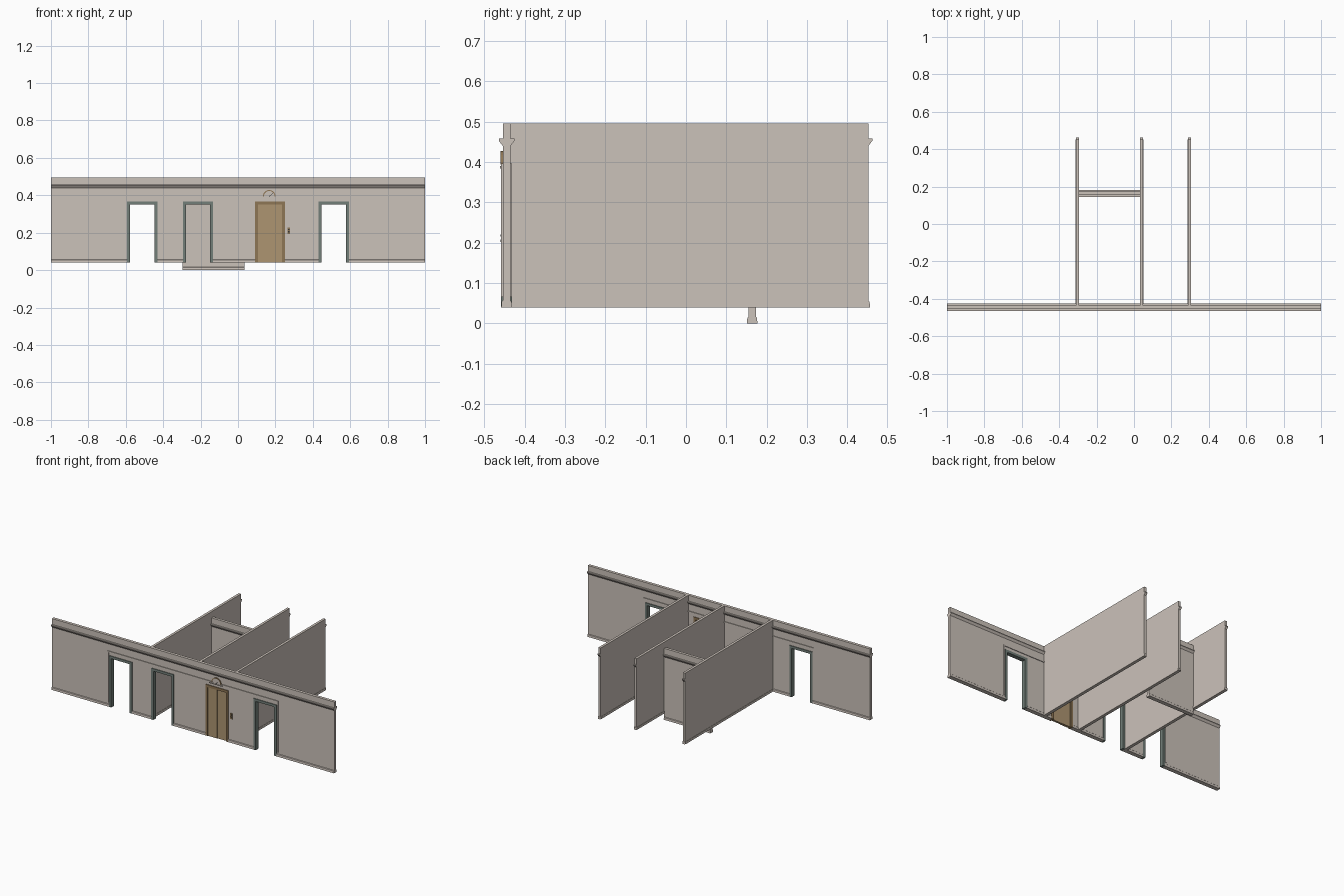
import bpy, bmesh, math
from mathutils import Vector

if "Cube" in bpy.data.objects:
    bpy.data.objects.remove(bpy.data.objects["Cube"], do_unlink=True)


def material(name, r, g, b):
    m = bpy.data.materials.new(name)
    m.use_nodes = True
    m.diffuse_color = (r, g, b, 1)
    m.node_tree.nodes["Principled BSDF"].inputs["Base Color"].default_value = (r, g, b, 1)
    return m


PLASTER = material("plaster", 0.60, 0.54, 0.49)
TEAL = material("grey teal paint", 0.17, 0.21, 0.19)
TAN = material("tan door", 0.42, 0.30, 0.165)
BRONZE = material("bronze", 0.27, 0.18, 0.09)
DARK = material("dark metal", 0.03, 0.03, 0.03)


def prism(name, outline, direction, mat):
    """Extrude a closed outline of 3D points along a direction."""
    bm = bmesh.new()
    face = bm.faces.new([bm.verts.new(p) for p in outline])
    new = bmesh.ops.extrude_face_region(bm, geom=[face])["geom"]
    verts = [v for v in new if isinstance(v, bmesh.types.BMVert)]
    bmesh.ops.translate(bm, vec=Vector(direction), verts=verts)
    bmesh.ops.recalc_face_normals(bm, faces=bm.faces)
    mesh = bpy.data.meshes.new(name)
    bm.to_mesh(mesh)
    bm.free()
    mesh.materials.append(mat)
    ob = bpy.data.objects.new(name, mesh)
    bpy.context.collection.objects.link(ob)
    return ob


def box(name, x, y, z, mat):
    corners = [(x[0], y[0], z[0]), (x[1], y[0], z[0]), (x[1], y[1], z[0]), (x[0], y[1], z[0])]
    return prism(name, corners, (0, 0, z[1] - z[0]), mat)


# Wall section above its base: flared skirting, plain field, cornice, parapet
HEIGHT = 0.455
SECTION = [(0.004, 0), (0.003, 0.014), (0, 0.017), (0, 0.4), (0.01, 0.413),
           (0.01, 0.418), (0, 0.418), (0, HEIGHT)]


def moulded_wall(name, x, y, base):
    right = [(x[0], y[1] + d, base + z) for d, z in SECTION]
    left = [(x[0], y[0] - d, base + z) for d, z in reversed(SECTION)]
    return prism(name, right + left, (x[1] - x[0], 0, 0), PLASTER)


BASE = 0.04
FRONT, BACK = -0.454, -0.435
HEAD = 0.368
front_wall = moulded_wall("front_wall", (-1, 1), (FRONT, BACK), BASE)
moulded_wall("connecting_wall", (-0.296, 0.034), (0.155, 0.173), 0)

# Long partitions, with the moulding returned only on the free end
for label, cx in (("right", -0.303), ("middle", 0.041), ("left", 0.296)):
    x0, x1 = cx - 0.008, cx + 0.008
    outline = [(x0, BACK, BASE + HEIGHT), (x0, BACK, BASE)]
    outline += [(x0, 0.452 + d, BASE + z) for d, z in SECTION]
    prism(label + "_partition", outline, (x1 - x0, 0, 0), PLASTER)
    box(label + "_partition_skirting", (x0 - 0.002, x1 + 0.002), (BACK, 0.452),
        (BASE, BASE + 0.015), PLASTER)

# Doorways: cut the openings and line each with a frame
DOORS = {"far_right": (-0.593, -0.43), "right": (-0.295, -0.135),
         "lift": (0.09, 0.25), "far_left": (0.43, 0.593)}
JAMB = 0.016
for label, (x0, x1) in DOORS.items():
    cutter = box(label + "_cutter", (x0 + 0.003, x1 - 0.003), (FRONT - 0.1, BACK + 0.1),
                 (BASE - 0.1, HEAD - 0.003), PLASTER)
    cutter.hide_render = True
    mod = front_wall.modifiers.new(label, "BOOLEAN")
    mod.operation = "DIFFERENCE"
    mod.solver = "EXACT"
    mod.object = cutter
    bpy.context.view_layer.objects.active = front_wall
    bpy.ops.object.modifier_apply(modifier=mod.name)
    bpy.data.objects.remove(cutter, do_unlink=True)

    lift = label == "lift"
    i0, i1, top = x0 + JAMB, x1 - JAMB, HEAD - JAMB
    arch = [(x0, BASE), (x0, HEAD), (x1, HEAD), (x1, BASE),
            (i1, BASE), (i1, top), (i0, top), (i0, BASE)]
    prism(label + "_door_frame", [(x, FRONT - 0.004, z) for x, z in arch],
          (0, BACK - FRONT + 0.008, 0), BRONZE if lift else TEAL)
    if lift:
        # Two overlapping sliding leaves
        mid = (i0 + i1) / 2
        for side, a, b, y in (("right", i0, mid, FRONT), ("left", mid, i1, FRONT + 0.003)):
            box("lift_door_" + side + "_leaf", (a, b), (y, BACK - 0.003), (BASE, top), TAN)

# Thin trim running over the doors and down at both ends, on both faces
RAIL = 0.396
for label, y in (("front", (FRONT - 0.004, FRONT)), ("back", (BACK, BACK + 0.004))):
    box(label + "_rail", (-0.603, 0.603), y, (RAIL - 0.008, RAIL), PLASTER)
    for side, s in (("right", -1), ("left", 1)):
        ends = sorted((s * 0.597, s * 0.603))
        box(label + "_rail_" + side + "_drop", ends, y, (0.065, RAIL - 0.008), PLASTER)

# Half-round floor indicator above the lift door
CX, CZ, R = 0.167, 0.394, 0.034


def arc(radius, y):
    steps = [math.pi * i / 16 for i in range(17)]
    return [(CX + radius * math.cos(a), y, CZ + radius * math.sin(a)) for a in steps]


prism("indicator_dial", arc(R - 0.003, FRONT - 0.004), (0, 0.004, 0), PLASTER)
prism("indicator_rim", arc(R, FRONT - 0.006) + arc(R - 0.005, FRONT - 0.006)[::-1],
      (0, 0.006, 0), BRONZE)
box("indicator_ledge", (CX - 0.048, CX + 0.048), (FRONT - 0.007, FRONT),
    (CZ - 0.01, CZ - 0.004), PLASTER)
needle = [(CX - 0.002, FRONT - 0.005, CZ), (CX + 0.003, FRONT - 0.005, CZ - 0.001),
          (CX + 0.02, FRONT - 0.005, CZ + 0.018)]
prism("indicator_needle", needle, (0, 0.002, 0), DARK)

# Call button plate beside the lift
box("call_plate", (0.264, 0.279), (FRONT - 0.004, FRONT), (0.193, 0.229), BRONZE)
for label, z in (("lower", 0.202), ("upper", 0.215)):
    box(label + "_call_button", (0.2685, 0.2745), (FRONT - 0.006, FRONT - 0.004),
        (z, z + 0.006), DARK)
